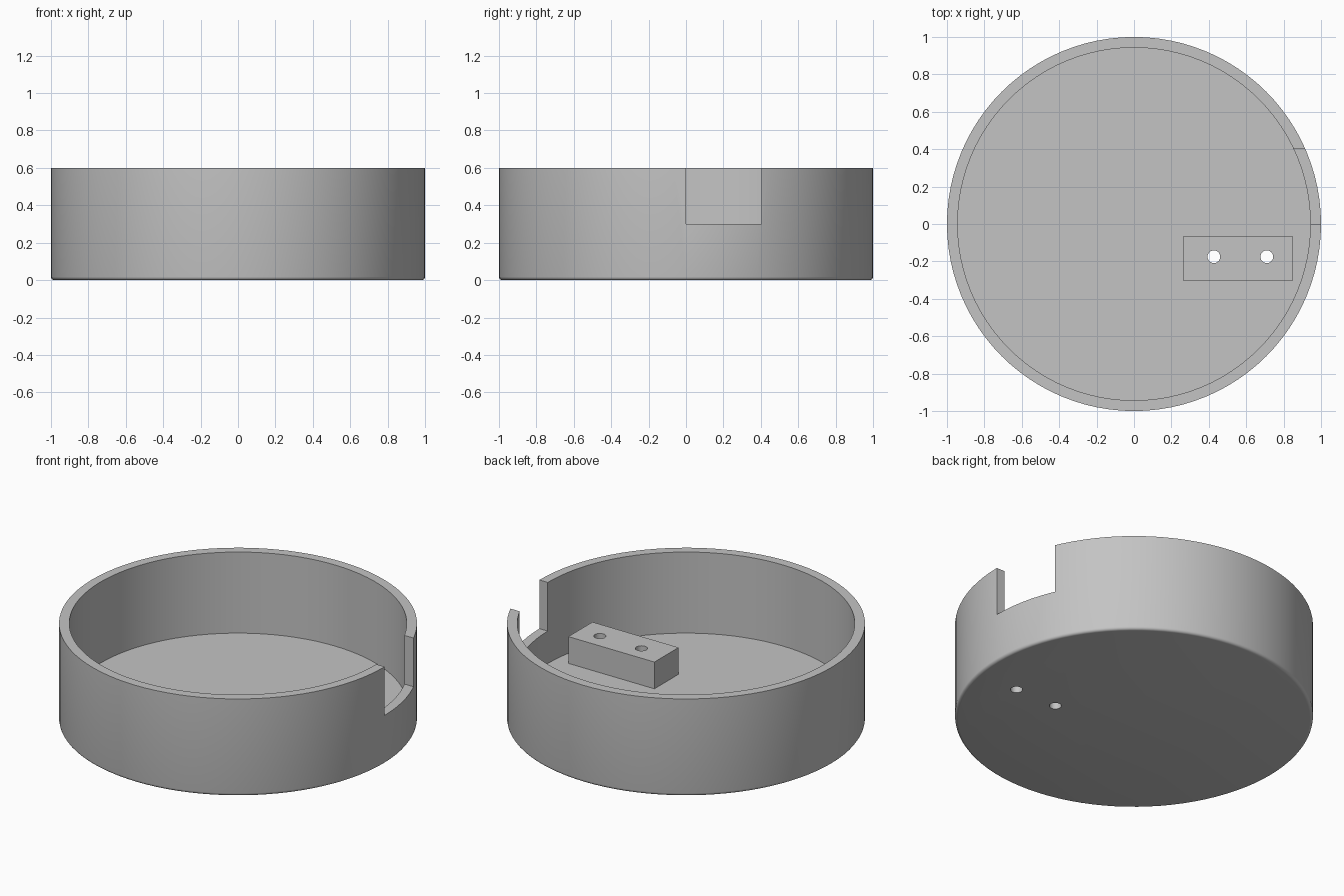
import bpy, bmesh, math
from mathutils import Matrix, Vector

default = bpy.data.objects.get("Cube")
if default:
    bpy.data.objects.remove(default, do_unlink=True)

RADIUS, INNER, HEIGHT, FLOOR = 1.0, 0.943, 0.6, 0.1
ROUND = 0.018
SEGMENTS = 96

grey = bpy.data.materials.new("plain grey")
grey.use_nodes = True
grey.diffuse_color = (0.55, 0.55, 0.55, 1)
grey.node_tree.nodes["Principled BSDF"].inputs["Base Color"].default_value = (0.55, 0.55, 0.55, 1)


def add_object(name, bm):
    bmesh.ops.recalc_face_normals(bm, faces=bm.faces)
    mesh = bpy.data.meshes.new(name)
    bm.to_mesh(mesh)
    bm.free()
    mesh.materials.append(grey)
    obj = bpy.data.objects.new(name, mesh)
    bpy.context.collection.objects.link(obj)
    return obj


def box(name, low, high):
    low, high = Vector(low), Vector(high)
    bm = bmesh.new()
    bmesh.ops.create_cube(bm, size=1, matrix=Matrix.Translation((low + high) / 2)
                          @ Matrix.Diagonal((*(high - low), 1)))
    return add_object(name, bm)


def rod(name, x, y, radius):
    bm = bmesh.new()
    bmesh.ops.create_cone(bm, cap_ends=True, segments=32, radius1=radius,
                          radius2=radius, depth=2, matrix=Matrix.Translation((x, y, 0)))
    return add_object(name, bm)


def combine(target, tool, operation):
    # apply the boolean and discard the helper
    tool.hide_render = True
    mod = target.modifiers.new(operation.lower(), "BOOLEAN")
    mod.operation, mod.solver, mod.object = operation, "EXACT", tool
    bpy.ops.object.select_all(action="DESELECT")
    target.select_set(True)
    bpy.context.view_layer.objects.active = target
    bpy.ops.object.modifier_apply(modifier=mod.name)
    bpy.data.objects.remove(tool, do_unlink=True)


# round cup with a softened bottom rim, turned from a profile
arc = [(RADIUS - ROUND + ROUND * math.sin(a), ROUND - ROUND * math.cos(a))
       for a in (math.pi / 2 * i / 4 for i in range(5))]
profile = [(0, 0), *arc, (RADIUS, HEIGHT), (INNER, HEIGHT), (INNER, FLOOR), (0, FLOOR)]
bm = bmesh.new()
verts = [bm.verts.new((r, 0, z)) for r, z in profile]
edges = [bm.edges.new(pair) for pair in zip(verts, verts[1:])]
bmesh.ops.spin(bm, geom=verts + edges, cent=(0, 0, 0), axis=(0, 0, 1),
               angle=math.tau, steps=SEGMENTS)
bmesh.ops.remove_doubles(bm, verts=bm.verts, dist=1e-4)
# merge the centre fans into two flat discs
for z in (0, FLOOR):
    hub = [v for v in bm.verts if v.co.xy.length < 1e-3 and abs(v.co.z - z) < 1e-3]
    bmesh.ops.dissolve_verts(bm, verts=hub)
cup = add_object("round_cup", bm)

# mounting block standing on the floor
combine(cup, box("mounting_block", (0.263, -0.303, FLOOR / 2), (0.85, -0.068, 0.265)), "UNION")

# notch through the side wall
combine(cup, box("wall_notch", (0.6, 0, 0.3), (1.2, 0.403, 0.8)), "DIFFERENCE")

# two screw holes through block and floor
for x in (0.427, 0.71):
    combine(cup, rod("screw_hole", x, -0.175, 0.034), "DIFFERENCE")

bpy.ops.object.shade_smooth_by_angle(angle=math.radians(30))
